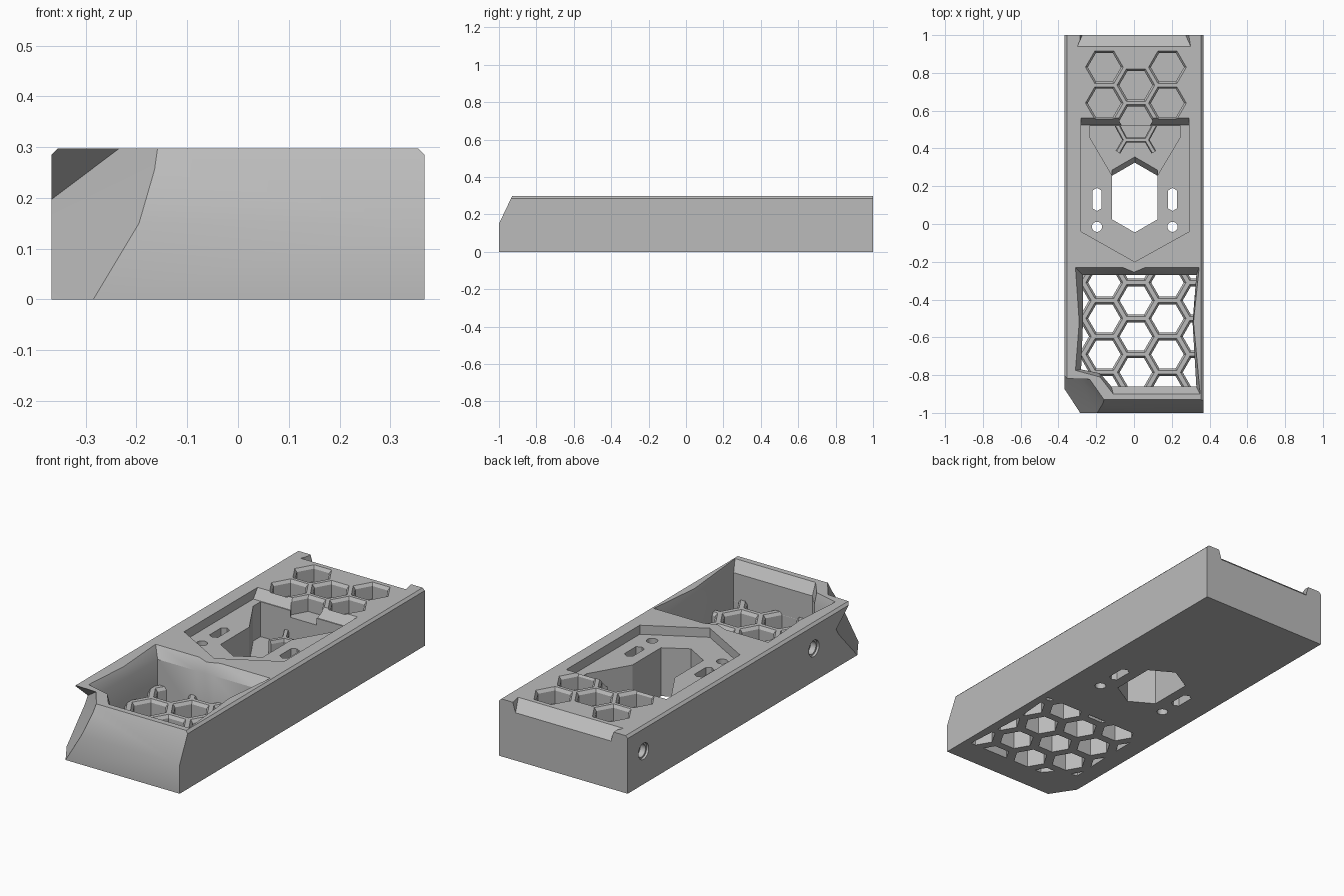
import bpy
import bmesh
from math import cos, sin, pi, radians
from mathutils import Vector

old = bpy.data.objects.get("Cube")
if old:
    bpy.data.objects.remove(old, do_unlink=True)

grey = bpy.data.materials.new("plain grey")
grey.use_nodes = True
grey.diffuse_color = (0.5, 0.5, 0.5, 1)
grey.node_tree.nodes["Principled BSDF"].inputs["Base Color"].default_value = (0.5, 0.5, 0.5, 1)

HALF, TOP = 0.367, 0.297
OVER = 0.32      # cutters rise past the top face
LEDGE = 0.25     # floor of the shallow top recess
PIT = 0.07       # floor of the deep pocket
PITCH = 0.19     # honeycomb spacing
COLUMN = 0.167
MID = 0.01       # honeycomb centre line


def finish(bm, name):
    bmesh.ops.recalc_face_normals(bm, faces=bm.faces)
    mesh = bpy.data.meshes.new(name)
    bm.to_mesh(mesh)
    bm.free()
    mesh.materials.append(grey)
    ob = bpy.data.objects.new(name, mesh)
    bpy.context.collection.objects.link(ob)
    return ob


def loft(name, rings):
    """Closed solid through rings of equal point count."""
    bm = bmesh.new()
    loops = [[bm.verts.new(p) for p in ring] for ring in rings]
    n = len(loops[0])
    for a, b in zip(loops, loops[1:]):
        for i in range(n):
            j = (i + 1) % n
            bm.faces.new((a[i], a[j], b[j], b[i]))
    bm.faces.new(loops[0][::-1])
    bm.faces.new(loops[-1])
    return finish(bm, name)


def at(outline, z):
    return [(x, y, z) for x, y in outline]


def prism(name, outline, z0, z1):
    return loft(name, [at(outline, z0), at(outline, z1)])


def ngon(x, y, r, n=6, turn=0.0, stretch=0.0):
    pts = []
    for i in range(n):
        a = turn + 2 * pi * i / n
        shift = stretch if sin(a) > 0 else -stretch
        pts.append((x + r * cos(a), y + r * sin(a) + shift))
    return pts


def cut(target, tool):
    mod = target.modifiers.new("cut", "BOOLEAN")
    mod.operation = "DIFFERENCE"
    mod.solver = "EXACT"
    mod.object = tool
    bpy.context.view_layer.objects.active = target
    bpy.ops.object.modifier_apply(modifier=mod.name)
    bpy.data.objects.remove(tool, do_unlink=True)


def hex_cutter(x, y, r, bottom, top):
    """Hexagonal hole with a small flared rim."""
    return loft("cutter", [at(ngon(x, y, r), bottom), at(ngon(x, y, r), top - 0.015),
                           at(ngon(x, y, r + 0.012), top), at(ngon(x, y, r + 0.012), top + 0.02)])


# Main body: side profile with a sloped nose and bevelled long top edges
def section(x, top):
    nose = -0.93 - (TOP - top) * 0.48
    return [(x, y, z) for y, z in ((-1, 0), (1, 0), (1, top), (nose, top), (-1, 0.15))]


body = loft("body", [section(-HALF, 0.285), section(-HALF + 0.012, TOP),
                     section(HALF - 0.012, TOP), section(HALF, 0.285)])

# Slanted front corner with an overhanging lip
bm = bmesh.new()
for p in ((-0.25, -1.1, -0.05), (-0.5, -0.725, -0.05), (-0.5, -0.58, 0.097),
          (-0.204, -0.85, OVER), (-0.028, -1.1, OVER), (-0.5, -1.1, -0.05),
          (-0.5, -1.1, OVER), (-0.5, -0.84, OVER)):
    bm.verts.new(p)
bmesh.ops.convex_hull(bm, input=bm.verts)
cut(body, finish(bm, "cutter"))

# Sloped notch along the back top edge, with slanted ends
notch = [(0.94, TOP, 0.3), (1.02, 0.23, 0.265), (1.02, 0.34, 0.3), (0.94, 0.34, 0.3)]
cut(body, loft("cutter", [[(s * x, y, z) for y, z, x in notch] for s in (-1, 1)]))

# Front tray: straight walls with a flared rim
tray = [(-0.27, -0.27), (-0.05, -0.27), (0, -0.27), (0.05, -0.27), (0.33, -0.27), (0.31, -0.52),
        (0.33, -0.86), (-0.12, -0.86), (-0.18, -0.79), (-0.28, -0.77), (-0.27, -0.52)]
rim = [(-0.31, -0.23), (-0.06, -0.23), (0, -0.255), (0.06, -0.23), (0.345, -0.23), (0.315, -0.52),
       (0.35, -0.9), (-0.11, -0.9), (-0.18, -0.81), (-0.31, -0.775), (-0.29, -0.52)]
cut(body, loft("cutter", [at(tray, -0.02), at(tray, 0.245), at(rim, TOP), at(rim, OVER)]))

# Thick honeycomb grille filling the floor of the tray
grille = prism("tray_grille", tray, 0, 0.115)
for col in range(-2, 3):
    for row in range(-2, 3):
        y = -0.595 + PITCH * (row + 0.5 * (col % 2))
        if -0.95 < y < -0.2:
            cut(grille, hex_cutter(MID + col * COLUMN, y, 0.086, -0.02, 0.115))

# Shallow shield-shaped recess in the top, sloped at the rear
shield = [(-0.28, 0.56), (0.292, 0.56), (0.292, -0.04), (0.004, -0.2), (-0.28, -0.04)]
floor = [(x, 0.525 if y > 0.5 else y) for x, y in shield]
cut(body, loft("cutter", [at(floor, LEDGE), at(shield, TOP), at(shield, OVER)]))

# Deep pocket behind the central opening
pocket = [(-0.235, 0.52), (0.245, 0.52), (0.245, 0.46), (0.12, 0.25), (-0.112, 0.25), (-0.235, 0.46)]
cut(body, prism("cutter", pocket, PIT, LEDGE + 0.02))

# Honeycomb sockets in the rear of the top
for x, y in ((-COLUMN, 0.83), (-COLUMN, 0.64), (0, 0.735), (0, 0.545),
             (COLUMN, 0.83), (COLUMN, 0.64)):
    cut(body, hex_cutter(MID + x, y, 0.088, 0.215, TOP))

# Central hexagonal opening, flared toward the rear
opening = ngon(0.004, 0.14, 0.14, 6, pi / 6, 0.045)
flared = [(x, y + (0.03 if y > 0.14 else 0)) for x, y in opening]
cut(body, loft("cutter", [at(opening, -0.02), at(opening, 0.03), at(flared, PIT), at(flared, OVER)]))

# Slots and round screw holes either side of the opening
for side in (-1, 1):
    x = 0.004 + side * 0.2
    cut(body, prism("cutter", ngon(x, 0.13, 0.028, 6, pi / 6, 0.033), -0.02, OVER))
    cut(body, prism("cutter", ngon(x, -0.015, 0.027, 16), -0.02, OVER))

# Round sockets in the right wall
for y in (0.87, -0.52):
    rings = [[(x, py, pz) for py, pz in ngon(y, 0.17, r, 24)]
             for x, r in ((-0.4, 0.042), (-0.355, 0.042), (-0.355, 0.033), (-0.325, 0.033))]
    cut(body, loft("cutter", rings))

# Soft shading across the nose and round sockets
bpy.ops.object.select_all(action="DESELECT")
body.select_set(True)
bpy.context.view_layer.objects.active = body
bpy.ops.object.shade_smooth_by_angle(angle=radians(30))


# Honeycomb ribs standing in the deep pocket
def rib(name, start, end, width=0.028):
    a, b = Vector(start), Vector(end)
    d = (b - a).normalized()
    side = Vector((-d.y, d.x)) * width / 2
    outline = [a + side, b + side, b - side, a - side]
    slim = [a + side * 0.6, b + side * 0.6, b - side * 0.6, a - side * 0.6]
    return loft(name, [at(outline, PIT - 0.01), at(outline, 0.13), at(slim, 0.145)])


rib("pocket_rib_middle", (MID - 0.055, 0.445), (MID + 0.055, 0.445))
for name, s in (("left", 1), ("right", -1)):
    rib("pocket_rib_front_" + name, (MID + s * 0.055, 0.448), (MID + s * 0.095, 0.38))
    rib("pocket_rib_rear_" + name, (MID + s * 0.055, 0.442), (MID + s * 0.1, 0.525))
